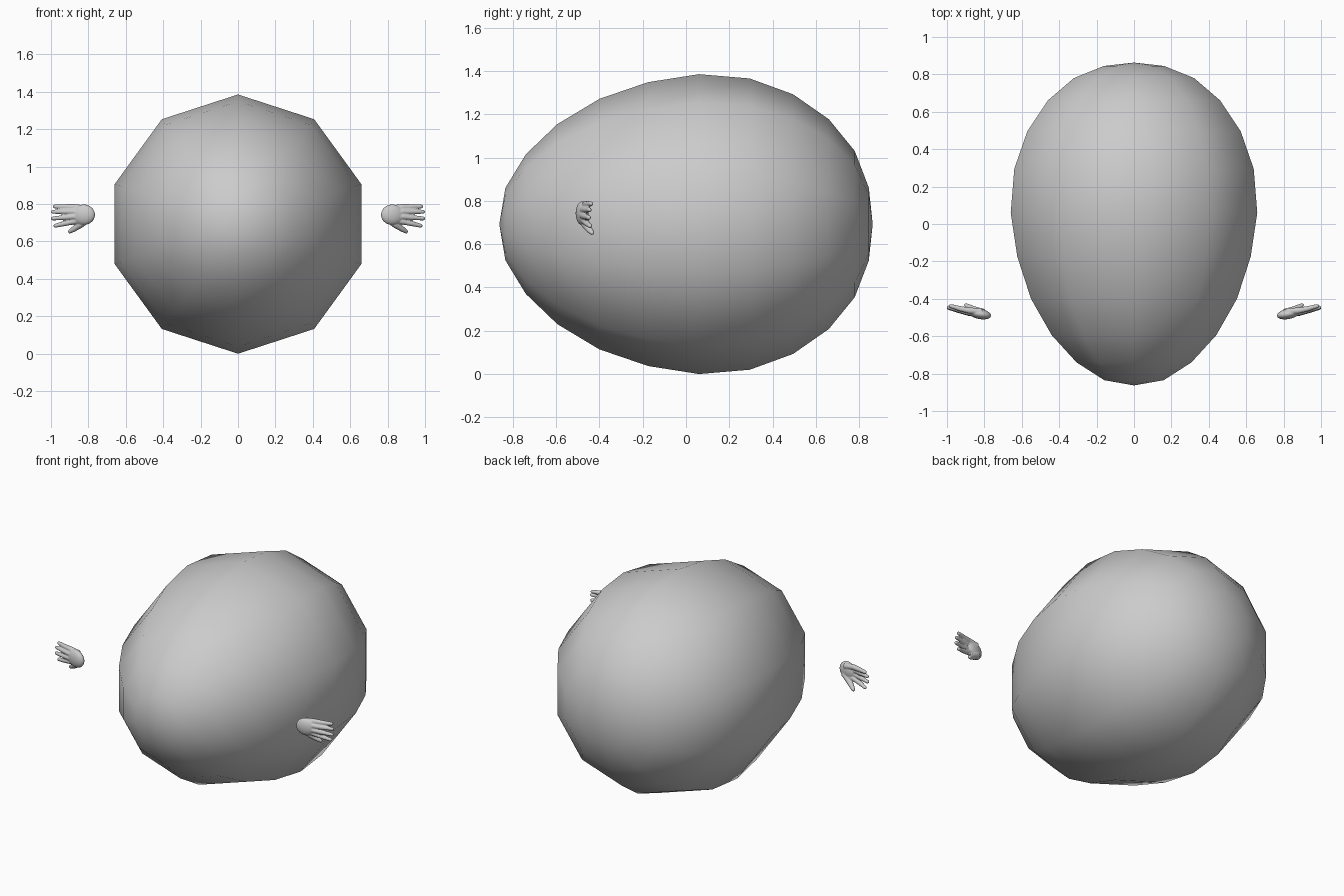
import bpy, bmesh, math
from mathutils import Vector, Matrix

if "Cube" in bpy.data.objects:
    bpy.data.objects.remove(bpy.data.objects["Cube"])

grey = bpy.data.materials.new("plain grey")
grey.diffuse_color = (0.6, 0.6, 0.6, 1)
grey.use_nodes = True
grey.node_tree.nodes["Principled BSDF"].inputs["Base Color"].default_value = grey.diffuse_color


def make_object(name, bm):
    bmesh.ops.recalc_face_normals(bm, faces=bm.faces)
    for f in bm.faces:
        f.smooth = True
    me = bpy.data.meshes.new(name)
    bm.to_mesh(me)
    bm.free()
    me.materials.append(grey)
    ob = bpy.data.objects.new(name, me)
    bpy.context.collection.objects.link(ob)
    return ob


def loft(bm, rings, start, end):
    """Skin a list of rings and close both ends to a point."""
    loops = [[bm.verts.new(p) for p in ring] for ring in rings]
    n = len(loops[0])
    a, b = bm.verts.new(start), bm.verts.new(end)
    for i in range(n):
        j = (i + 1) % n
        bm.faces.new((a, loops[0][j], loops[0][i]))
        for r, s in zip(loops, loops[1:]):
            bm.faces.new((r[i], r[j], s[j], s[i]))
        bm.faces.new((b, loops[-1][i], loops[-1][j]))


# Egg body: ten-sided, lying along y, narrow end to the front
profile = [(-.835, .167), (-.74, .323), (-.595, .462), (-.40, .579),
           (-.175, .656), (.06, .693), (.295, .673), (.495, .60),
           (.66, .485), (.78, .338), (.845, .169)]
ZC = 0.693
bm = bmesh.new()
rings = [[(r * math.sin(k * math.tau / 10), y, ZC + r * math.cos(k * math.tau / 10))
          for k in range(10)] for y, r in profile]
loft(bm, rings, (0, -.863, ZC), (0, .863, ZC))
make_object("egg_body", bm)


def finger(bm, points, radii):
    """Tapered round tube with a blunt tip."""
    pts = [Vector(p) for p in points]
    rings = []
    for i, p in enumerate(pts):
        d = (pts[min(i + 1, len(pts) - 1)] - pts[max(i - 1, 0)]).normalized()
        u = d.cross(Vector((0, 1, 0))).normalized()
        v = d.cross(u)
        rings.append([p + radii[i] * (u * math.cos(t) + v * math.sin(t))
                      for t in (k * math.tau / 12 for k in range(12))])
    d = (pts[-1] - pts[-2]).normalized()
    rings.append([pts[-1] + d * radii[-1] * .7 + (q - pts[-1]) * .65 for q in rings[-1]])
    loft(bm, rings, pts[0], pts[-1] + d * radii[-1])


# Hands: palm, four fingers and a thumb fused together, then mirrored
bm = bmesh.new()
bmesh.ops.create_uvsphere(
    bm, u_segments=24, v_segments=16, radius=1,
    matrix=Matrix.Translation((.826, -.480, .743)) @ Matrix.Rotation(.2, 4, 'Z')
    @ Matrix.Diagonal((.063, .028, .055, 1)))
# knuckle z, knuckle y, tip x, tip y, tip z
for kz, ky, tx, ty, tz in ((.784, -.463, .981, -.438, .787), (.760, -.474, .991, -.446, .759),
                           (.733, -.476, .991, -.449, .723), (.707, -.468, .977, -.443, .684)):
    finger(bm, [(.815, ky - .005, .745 + (kz - .745) * .75), (.880, ky, kz),
                (.930, (ky + ty) / 2 - .002, (kz + tz) / 2), (tx, ty, tz)],
           [.019, .0165, .014, .0105])
finger(bm, [(.805, -.475, .720), (.845, -.463, .690), (.880, -.445, .665), (.899, -.434, .653)],
       [.022, .020, .015, .011])
hands = make_object("hands", bm)

m = hands.modifiers.new("fuse", 'REMESH')
m.mode = 'VOXEL'
m.voxel_size = 0.0035
m.use_smooth_shade = True
m = hands.modifiers.new("soften", 'SMOOTH')
m.factor = 0.5
m.iterations = 3
hands.modifiers.new("mirror", 'MIRROR').use_mirror_merge = False
